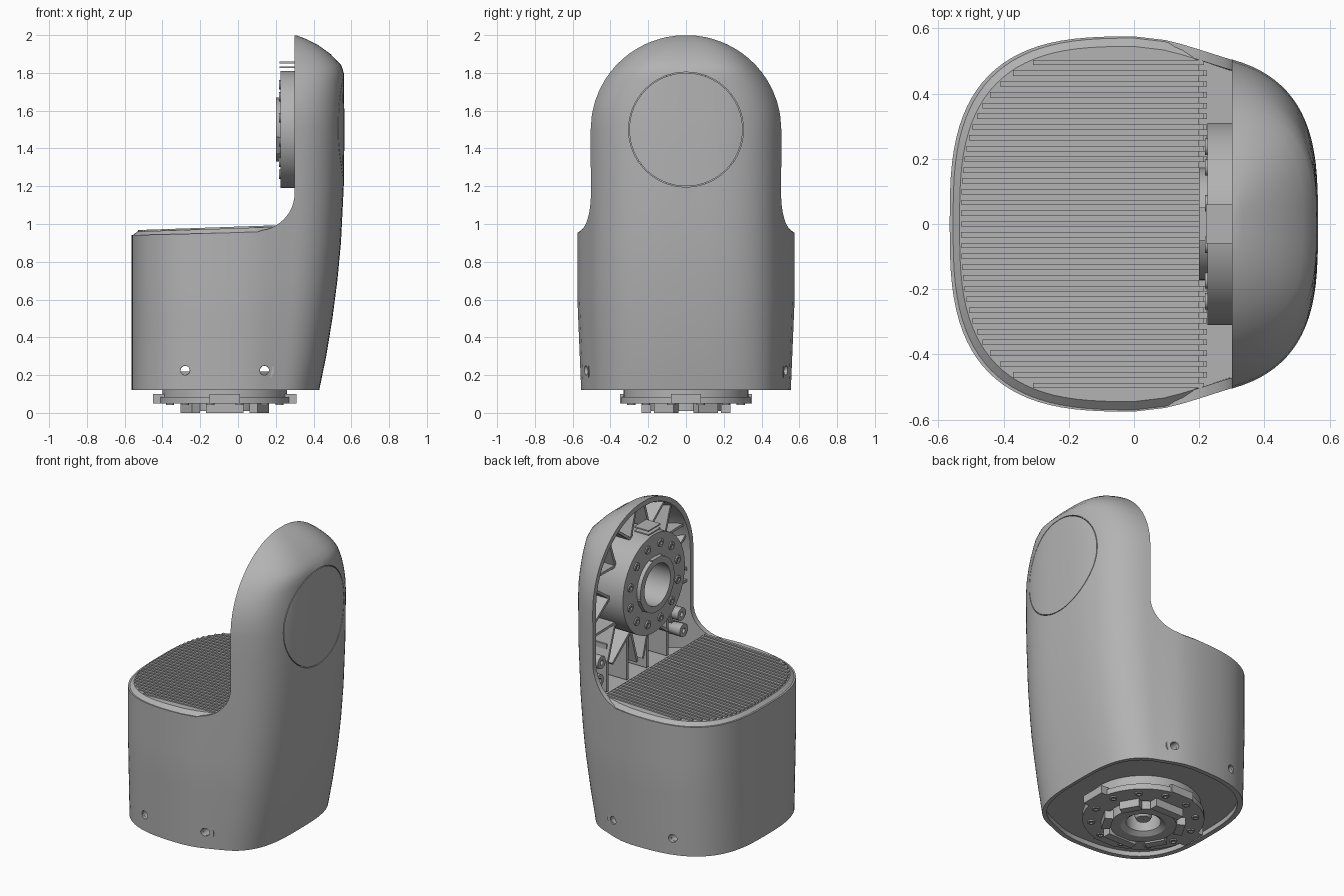
import bpy, bmesh, math
from mathutils import Matrix, Vector

if "Cube" in bpy.data.objects:
    bpy.data.objects.remove(bpy.data.objects["Cube"], do_unlink=True)

GREY = bpy.data.materials.new("satin grey")
GREY.use_nodes = True
GREY.diffuse_color = (0.45, 0.45, 0.45, 1)
GREY.node_tree.nodes["Principled BSDF"].inputs["Base Color"].default_value = (0.45, 0.45, 0.45, 1)


def finish(bm, name, smooth=True):
    bmesh.ops.recalc_face_normals(bm, faces=bm.faces)
    mesh = bpy.data.meshes.new(name)
    bm.to_mesh(mesh)
    bm.free()
    mesh.materials.append(GREY)
    ob = bpy.data.objects.new(name, mesh)
    bpy.context.collection.objects.link(ob)
    if smooth:
        shade(ob)
    return ob


def shade(ob):
    bpy.ops.object.select_all(action='DESELECT')
    ob.select_set(True)
    bpy.context.view_layer.objects.active = ob
    bpy.ops.object.shade_smooth_by_angle(angle=math.radians(32))


def loft(rings, name, smooth=True):
    bm = bmesh.new()
    rows = [[bm.verts.new(p) for p in ring] for ring in rings]
    for a, b in zip(rows, rows[1:]):
        for i in range(len(a)):
            j = (i + 1) % len(a)
            bm.faces.new((a[i], a[j], b[j], b[i]))
    bm.faces.new(rows[0])
    bm.faces.new(rows[-1])
    return finish(bm, name, smooth)


def lathe(name, profile, centre, axis, n=64):
    """Revolve a closed (radius, height) profile about an axis."""
    rot = Vector((0, 0, 1)).rotation_difference(Vector(axis)).to_matrix()
    bm = bmesh.new()
    rows = []
    for i in range(n):
        a = 2 * math.pi * i / n
        rows.append([bm.verts.new(Vector(centre) + rot @ Vector((r * math.cos(a), r * math.sin(a), h)))
                     for r, h in profile])
    m = len(profile)
    for i in range(n):
        a, b = rows[i], rows[(i + 1) % n]
        for k in range(m):
            bm.faces.new((a[k], a[(k + 1) % m], b[(k + 1) % m], b[k]))
    return finish(bm, name)


def tube(name, centre, axis, r_in, r_out, depth, n=64):
    return lathe(name, [(r_in, 0), (r_out, 0), (r_out, depth), (r_in, depth)], centre, axis, n)


def boxes(name, items):
    """Join boxes given as (matrix, size)."""
    bm = bmesh.new()
    for mat, size in items:
        bmesh.ops.create_cube(bm, size=1, matrix=mat @ Matrix.Diagonal((*size, 1)))
    return finish(bm, name, False)


def cut(ob, cutter, operation='DIFFERENCE'):
    mod = ob.modifiers.new("cut", 'BOOLEAN')
    mod.operation, mod.solver, mod.object = operation, 'EXACT', cutter
    mod.use_self = operation == 'INTERSECT'
    bpy.context.view_layer.objects.active = ob
    bpy.ops.object.modifier_apply(modifier=mod.name)
    bpy.data.objects.remove(cutter, do_unlink=True)


# Casing footprint and its right-hand outline
BACK = [(0.12, 0.43), (0.3, 0.467), (0.5, 0.5), (0.7, 0.526), (0.9, 0.545), (1.2, 0.56), (1.5, 0.564),
        (1.8, 0.56), (1.84, 0.547), (1.9, 0.49), (1.95, 0.42), (1.98, 0.36), (1.998, 0.31)]


def back_x(z):
    for (z0, x0), (z1, x1) in zip(BACK, BACK[1:]):
        if z <= z1:
            return x0 + (x1 - x0) * max(0, z - z0) / (z1 - z0)
    return BACK[-1][1]


def footprint(z, inset=0.0, n=96):
    ring = []
    for i in range(n):
        a = 2 * math.pi * i / n
        c, s = math.cos(a), math.sin(a)
        power = 0.64 if c > 0 else 0.68
        x = math.copysign(abs(c) ** power, c) * 0.565
        y = math.copysign(abs(s) ** power, s) * (0.575 - 0.025 * max(0, 1 - z / 0.6))
        t = min(1, max(0, x / 0.32))
        y *= 1 - 0.08 * t * t * (3 - 2 * t)
        xr = back_x(z)
        if z <= 1.5:
            x *= xr / 0.565 if x > 0 else 1
        else:
            x = 0.3 + (x - 0.3) * (xr - 0.3) / 0.265 if x > 0.3 else x
            y *= math.sqrt(max(0.0001, 1 - ((z - 1.5) / 0.5) ** 2))
        ring.append((x * (1 - inset / 0.56), y * (1 - inset / 0.56), z))
    return ring


levels = [0.12, 0.2, 0.3, 0.4, 0.5, 0.6, 0.7, 0.8, 0.9, 1.05, 1.2, 1.35, 1.5, 1.58, 1.65, 1.71,
          1.76, 1.8, 1.84, 1.87, 1.9, 1.925, 1.95, 1.967, 1.98, 1.99, 1.998]
casing = loft([footprint(z) for z in levels], "casing")


def hollow(wall):
    """Solid that fills the inside of the casing."""
    return loft([[(x, y, 0.1 if z == 0.12 else z - wall * max(0, z - 1.5) / 0.5)
                  for x, y, _ in footprint(z, wall)] for z in levels], "casing_hollow")


# Hollow the casing, leaving a thin wall
cut(casing, hollow(0.03))

# Cut away the space above the low half, with a round inner corner
outline = [(-0.8, 2.2), (-0.8, 0.935), (0.1, 0.957)]
outline += [(0.1 + 0.2 * math.sin(a), 1.165 - 0.2 * math.cos(a))
            for a in [math.pi / 2 * k / 12 for k in range(1, 13)]]
outline += [(0.3, 2.2)]
cut(casing, loft([[(x, y, z) for x, z in outline] for y in (-0.8, 0.8)], "step_cutter"))

# Seam of the round flush plate on the outer face
CZ = 1.5
cut(casing, tube("seam_cutter", (0.45, 0, CZ), (1, 0, 0), 0.3, 0.304, 0.25))

# Screw holes near the foot
for sy in (-1, 1):
    for x in (-0.28, 0.14):
        bm = bmesh.new()
        bmesh.ops.create_cone(bm, cap_ends=True, segments=20, radius1=0.025, radius2=0.025, depth=0.3,
                              matrix=Matrix.Translation((x, sy * 0.53, 0.225)) @ Matrix.Rotation(math.pi / 2, 4, 'X'))
        cut(casing, finish(bm, "hole_cutter"))
        tube("screw_boss", (x, sy * 0.515, 0.225), (0, -sy, 0), 0.024, 0.05, 0.1, 20)
shade(casing)

# Cover with chamfered rim and fine ridges
END = 0.2
SLOPE = 0.025 / 0.73


def cover_ring(z, inset):
    return [(min(x, END), y, z + SLOPE * (min(x, END) + 0.53)) for x, y, _ in footprint(0.93, inset)]


loft([cover_ring(0.9, 0.015), cover_ring(0.937, 0.005), cover_ring(0.96, 0.03)], "cover", False)
ridges = []
for k in range(-15, 16):
    y = k * 0.033
    left = -0.53 * (1 - ((abs(y) + 0.008) / 0.544) ** 2.94) ** (1 / 2.94)
    mid = (left + 0.215) / 2
    ridges.append((Matrix.Translation((mid, y, 0.962 + SLOPE * (mid + 0.53)))
                   @ Matrix.Rotation(-math.atan(SLOPE), 4, 'Y'), (0.215 - left, 0.0165, 0.012)))
boxes("cover_ridges", ridges)
boxes("cover_comb", [(Matrix.Translation((0.212, k * 0.033, 0.95)), (0.025, 0.0165, 0.07)) for k in range(-14, 15)])

# Shelf closing the gap between cover and upright
cut(boxes("inner_shelf", [(Matrix.Translation((0.4, 0, 0.88)), (0.42, 1.4, 0.02))]), hollow(0.02), 'INTERSECT')

# Joint flange and hub in the open upright
tube("joint_housing", (0.25, 0, CZ), (1, 0, 0), 0.2, 0.31, 0.26)
tube("joint_flange", (0.225, 0, CZ), (1, 0, 0), 0.16, 0.31, 0.03)
lathe("joint_hub", [(0.13, 0), (0.17, 0), (0.17, 0.2), (0.1, 0.2), (0.1, 0.16), (0.13, 0.16)],
      (0.2, 0, CZ), (1, 0, 0))
tube("hub_back", (0.42, 0, CZ), (1, 0, 0), 0.02, 0.21, 0.03)
for k in range(12):
    a = 2 * math.pi * (k + 0.5) / 12
    tube("flange_screw", (0.217, 0.245 * math.cos(a), CZ + 0.245 * math.sin(a)), (1, 0, 0), 0.012, 0.025, 0.02, 16)
boxes("hub_tabs", [(Matrix.Translation((0.21, 0, CZ)) @ Matrix.Rotation(a, 4, 'X')
                    @ Matrix.Translation((0, 0, 0.15)), (0.02, 0.1, 0.04)) for a in (0, 2.1, 4.2)])
boxes("top_tabs", [(Matrix.Translation((0.27, 0, z)), (0.1, 0.12, 0.008)) for z in (1.83, 1.855)])

# Zigzag stiffening ribs between housing and upright wall, trimmed to the wall
ribs = []
for k in range(20):
    turn = Matrix.Rotation(2 * math.pi * (k + 0.5) / 20, 4, 'X')
    lean = Matrix.Rotation(0.45 if k % 2 else -0.45, 4, 'X')
    ribs.append((Matrix.Translation((0.44, 0, CZ)) @ turn @ Matrix.Translation((0, 0, 0.4)) @ lean,
                 (0.24, 0.016, 0.24)))
for y in (-0.3, -0.1, 0.1, 0.3):
    ribs.append((Matrix.Translation((0.45, y, 1.05)), (0.22, 0.016, 0.3)))
cut(boxes("upright_ribs", ribs), hollow(0.02), 'INTERSECT')
for sy in (-1, 1):
    for y, z in ((0.4, 1.13), (0.42, 1.02)):
        boss = tube("corner_boss", (0.31, sy * y, z), (1, 0, 0), 0.015, 0.04, 0.2, 20)
        cut(boss, hollow(0.02), 'INTERSECT')

# Base: inner floor, mounting rings, hub and feet
CX = -0.07
loft([footprint(0.15, 0.03), footprint(0.17, 0.03)], "inner_floor")
tube("base_collar", (CX, 0, 0.08), (0, 0, 1), 0.29, 0.33, 0.14)
tube("base_flange", (CX, 0, 0.05), (0, 0, 1), 0.21, 0.35, 0.035)
lathe("base_hub", [(0.1, 0.03), (0.13, 0.01), (0.19, 0.01), (0.19, 0.15), (0.1, 0.15)], (CX, 0, 0), (0, 0, 1))
lathe("base_cap", [(0.001, 0.05), (0.04, 0.05), (0.05, 0.07), (0.05, 0.2), (0.001, 0.2)], (CX, 0, 0), (0, 0, 1), 32)
feet, lugs = [], []
for k in range(6):
    turn = Matrix.Translation((CX, 0, 0)) @ Matrix.Rotation(math.pi / 3 * (k + 0.5), 4, 'Z')
    feet.append((turn @ Matrix.Translation((0.21, 0, 0.03)), (0.05, 0.2 if k % 3 == 1 else 0.12, 0.06)))
for k in range(4):
    turn = Matrix.Translation((CX, 0, 0)) @ Matrix.Rotation(math.pi / 2 * k, 4, 'Z')
    lugs.append((turn @ Matrix.Translation((0.34, 0, 0.075)), (0.08 if k % 2 == 0 else 0.02, 0.16, 0.05)))
boxes("base_feet", feet)
boxes("base_lugs", lugs)
for k in range(12):
    a = 2 * math.pi * (k + 0.5) / 12
    tube("base_screw", (CX + 0.3 * math.cos(a), 0.3 * math.sin(a), 0.042), (0, 0, 1), 0.012, 0.022, 0.02, 16)
